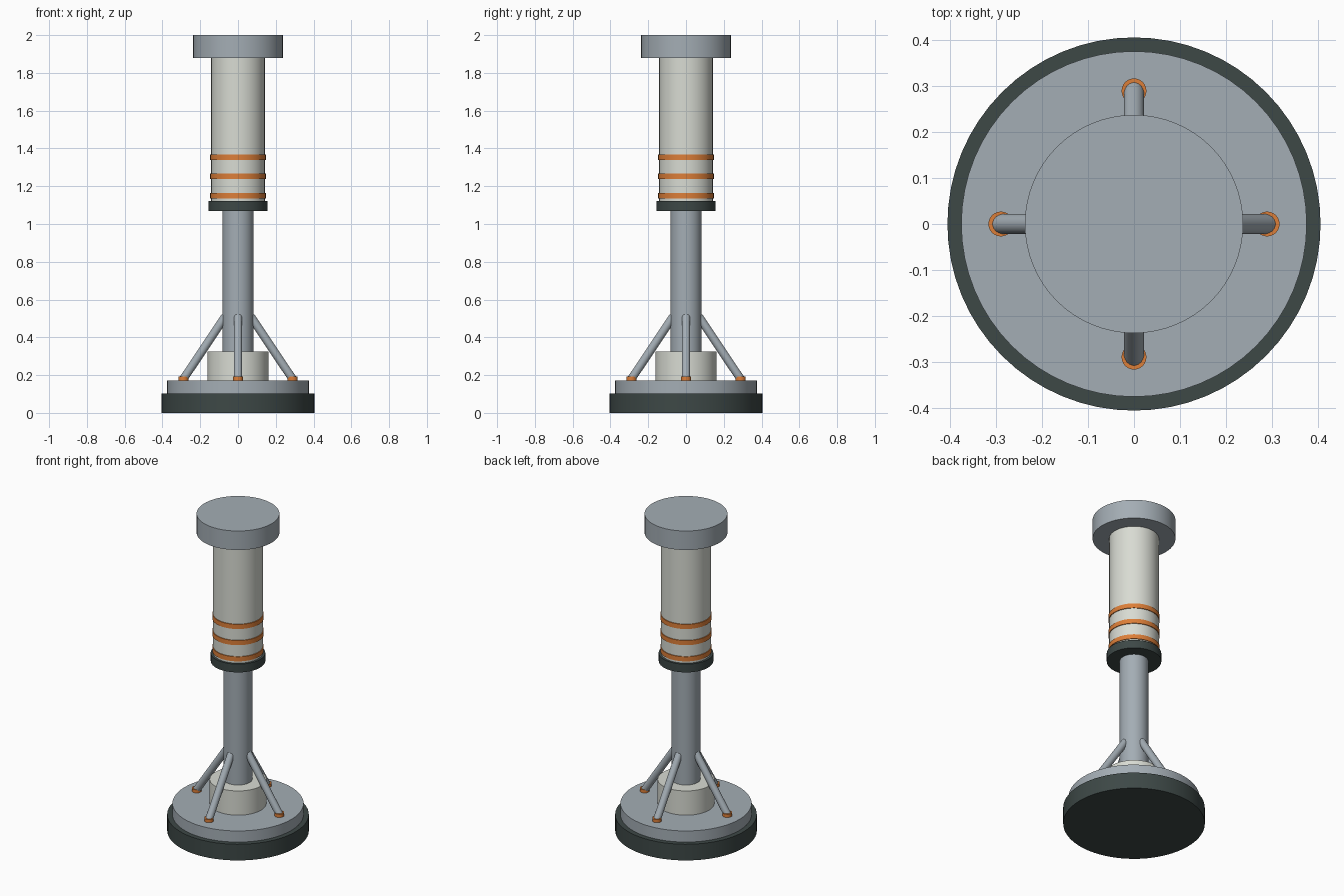
import bpy, math
from mathutils import Vector

if "Cube" in bpy.data.objects:
    bpy.data.objects.remove(bpy.data.objects["Cube"])


def material(name, rgb):
    m = bpy.data.materials.new(name)
    m.diffuse_color = (*rgb, 1.0)
    m.use_nodes = True
    m.node_tree.nodes["Principled BSDF"].inputs["Base Color"].default_value = m.diffuse_color
    return m


GREY = material("steel grey", (0.37, 0.42, 0.46))
WHITE = material("off white", (0.69, 0.71, 0.65))
DARK = material("dark rubber", (0.047, 0.065, 0.062))
ORANGE = material("orange", (0.72, 0.21, 0.04))


def rod(name, start, end, radius, mat, sides=64):
    """Smooth capped cylinder between two points."""
    a, b = Vector(start), Vector(end)
    axis = b - a
    bpy.ops.mesh.primitive_cylinder_add(
        vertices=sides, radius=radius, depth=axis.length, location=(a + b) / 2,
        rotation=axis.to_track_quat('Z', 'Y').to_euler())
    ob = bpy.context.object
    ob.name = name
    ob.data.materials.append(mat)
    bpy.ops.object.shade_smooth_by_angle(angle=math.radians(35))
    return ob


def disc(name, z0, z1, radius, mat):
    return rod(name, (0, 0, z0), (0, 0, z1), radius, mat)


# Foot
disc("foot_pad", 0.0, 0.102, 0.405, DARK)
disc("foot_plate", 0.102, 0.172, 0.375, GREY)
disc("foot_collar", 0.172, 0.325, 0.162, WHITE)

# Telescoping leg
disc("piston", 0.325, 1.07, 0.082, GREY)
disc("seal_ring", 1.07, 1.122, 0.156, DARK)
disc("outer_sleeve", 1.122, 1.88, 0.142, WHITE)
disc("top_mount", 1.88, 2.0, 0.237, GREY)

# Stripes around the sleeve
for i, z in enumerate((1.15, 1.252, 1.354)):
    disc(f"stripe_{i + 1}", z - 0.0145, z + 0.0145, 0.147, ORANGE)

# Braces with their sockets
for i in range(4):
    c, s = math.cos(i * math.pi / 2), math.sin(i * math.pi / 2)
    rod(f"brace_{i + 1}", (0.29 * c, 0.29 * s, 0.178),
        (0.068 * c, 0.068 * s, 0.51), 0.022, GREY, 24)
    rod(f"brace_socket_{i + 1}", (0.289 * c, 0.289 * s, 0.17),
        (0.289 * c, 0.289 * s, 0.192), 0.027, ORANGE, 24)
